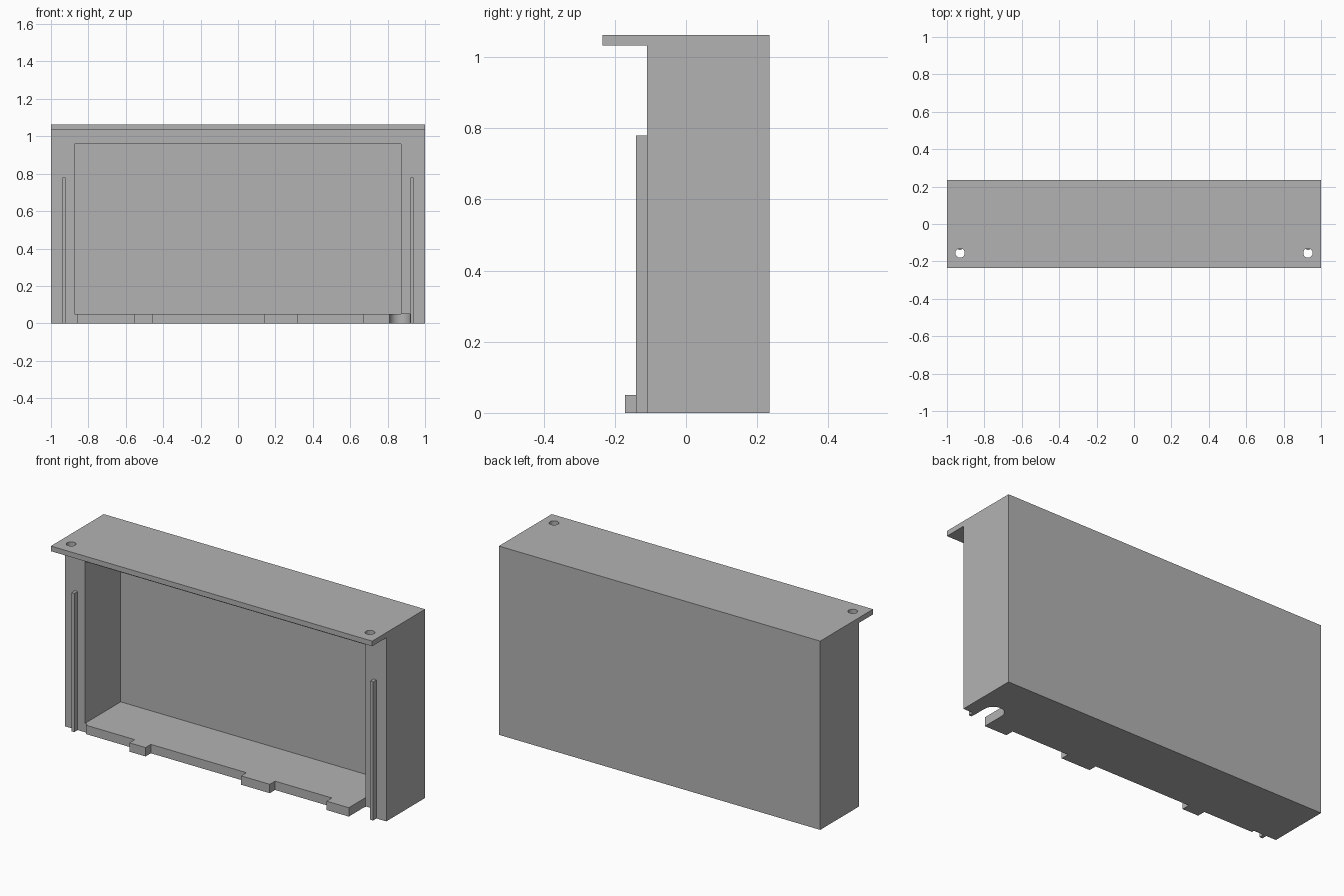
import bpy, bmesh, math
from mathutils import Matrix

if "Cube" in bpy.data.objects:
    bpy.data.objects.remove(bpy.data.objects["Cube"], do_unlink=True)

grey = bpy.data.materials.new("plain grey")
grey.use_nodes = True
colour = (0.45, 0.45, 0.45, 1)
grey.diffuse_color = colour
for node in grey.node_tree.nodes:
    if node.type == 'BSDF_PRINCIPLED':
        node.inputs["Base Color"].default_value = colour

FRONT, BACK, EAVE = -0.11, 0.235, -0.235
TOP, FLOOR = 1.062, 0.05


def prism(name, outline, low, high, turn=None):
    """Extrude a flat outline from low to high along z, then turn it."""
    bm = bmesh.new()
    face = bm.faces.new([bm.verts.new((a, b, low)) for a, b in outline])
    out = bmesh.ops.extrude_face_region(bm, geom=[face])
    for v in out["geom"]:
        if isinstance(v, bmesh.types.BMVert):
            v.co.z = high
    if turn:
        bm.transform(turn)
    bmesh.ops.recalc_face_normals(bm, faces=bm.faces)
    mesh = bpy.data.meshes.new(name)
    bm.to_mesh(mesh)
    bm.free()
    mesh.materials.append(grey)
    obj = bpy.data.objects.new(name, mesh)
    bpy.context.collection.objects.link(obj)
    return obj


def box(name, x0, x1, y0, y1, z0, z1):
    return prism(name, [(x0, y0), (x1, y0), (x1, y1), (x0, y1)], z0, z1)


def arc(cx, cy, r, start, end, steps):
    angles = [start + (end - start) * i / steps for i in range(steps + 1)]
    return [(cx + r * math.cos(a), cy + r * math.sin(a)) for a in angles]


def cut(target, cutter):
    cutter.hide_render = True
    mod = target.modifiers.new("cut", 'BOOLEAN')
    mod.operation, mod.solver, mod.object = 'DIFFERENCE', 'EXACT', cutter
    bpy.context.view_layer.objects.active = target
    bpy.ops.object.modifier_apply(modifier=mod.name)
    bpy.data.objects.remove(cutter, do_unlink=True)


# Case with overhanging top: side profile (y, z) swept along x
profile = [(FRONT, 0), (BACK, 0), (BACK, TOP), (EAVE, TOP),
           (EAVE, 1.033), (FRONT, 1.033)]
y_z_to_x = Matrix(((0, 0, 1, 0), (1, 0, 0, 0), (0, 1, 0, 0), (0, 0, 0, 1)))
case = prism("case", profile, -1, 1, y_z_to_x)

# Open cavity in the front
cut(case, box("cavity_cutter", -0.875, 0.872, -0.2, 0.207, FLOOR, 0.96))

# Round-ended cable slot in the floor
slot = arc(0.865, -0.043, 0.055, 0, math.pi, 24) + [(0.81, -0.2), (0.92, -0.2)]
cut(case, prism("slot_cutter", slot, -0.1, FLOOR))

# Screw holes in the overhang
for side in (-1, 1):
    ring = arc(side * 0.93, -0.155, 0.025, 0, math.tau, 32)[:-1]
    cut(case, prism("hole_cutter", ring, 0.95, 1.2))

# Floor edge with three locating tabs
edge, tip = -0.125, -0.172
outline = [(-0.86, FRONT), (-0.86, edge)]
for x0, x1 in ((-0.555, -0.455), (0.14, 0.318), (0.672, 0.81)):
    outline += [(x0, edge), (x0, tip), (x1, tip), (x1, edge)]
outline[-1] = (0.81, FRONT)
prism("floor_tabs", outline, 0, FLOOR)

# Slim guide rails on the front
for name, side in (("right_rail", -1), ("left_rail", 1)):
    x = side * 0.93
    box(name, x - 0.009, x + 0.009, -0.14, FRONT, 0, 0.78)

# Smooth the round holes, keep the edges crisp
bpy.ops.object.select_all(action='DESELECT')
case.select_set(True)
bpy.context.view_layer.objects.active = case
bpy.ops.object.shade_smooth_by_angle(angle=math.radians(30))
